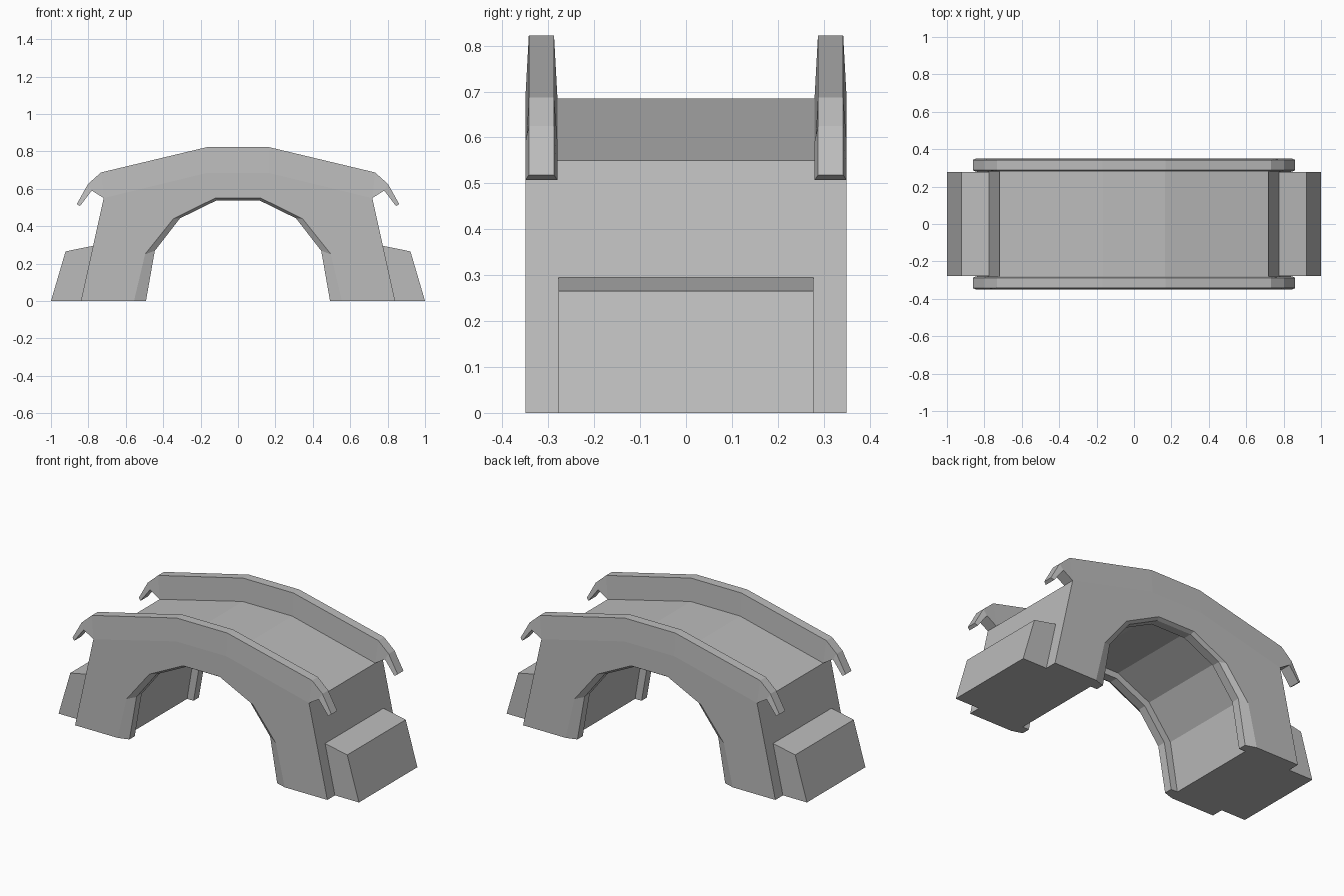
import bpy
import bmesh

cube = bpy.data.objects.get("Cube")
if cube:
    bpy.data.objects.remove(cube, do_unlink=True)

stone = bpy.data.materials.new("grey_stone")
stone.use_nodes = True
GREY = (0.5, 0.5, 0.5, 1)
stone.diffuse_color = GREY
stone.node_tree.nodes["Principled BSDF"].inputs["Base Color"].default_value = GREY


def loft(name, loops):
    """Skin a list of equal-length closed loops and cap both ends."""
    bm = bmesh.new()
    rings = [[bm.verts.new(p) for p in loop] for loop in loops]
    for a, b in zip(rings, rings[1:]):
        for i in range(len(a)):
            j = (i + 1) % len(a)
            bm.faces.new((a[i], a[j], b[j], b[i]))
    bm.faces.new(rings[0])
    bm.faces.new(rings[-1])
    bmesh.ops.recalc_face_normals(bm, faces=bm.faces)
    mesh = bpy.data.meshes.new(name)
    bm.to_mesh(mesh)
    bm.free()
    mesh.materials.append(stone)
    obj = bpy.data.objects.new(name, mesh)
    bpy.context.collection.objects.link(obj)
    return obj


def mirrored(half):
    """Complete a profile given from the +x end to the middle."""
    return half + [(-x, z) for x, z in reversed(half)]


def at_y(profile, y):
    return [(x, y, z) for x, z in profile]


# Shared profiles, from the +x end towards the middle
body_top = mirrored([(0.84, 0), (0.718, 0.55), (0.165, 0.685)])
arch_flare = mirrored([(0.556, 0), (0.497, 0.25), (0.345, 0.44), (0.122, 0.55)])
arch_rim = mirrored([(0.492, 0), (0.445, 0.268), (0.31, 0.442), (0.114, 0.538)])
arch_vault = mirrored([(0.535, 0), (0.487, 0.287), (0.34, 0.475), (0.125, 0.575)])


def outline(arch):
    return body_top + arch[::-1]


# Road deck with the recessed vault beneath it
loft("road_deck", [at_y(outline(arch_vault), y) for y in (-0.28, 0.28)])

# Parapet columns: lower point, upper point
columns = [((0.845, 0.507), (0.862, 0.518)),
           ((0.782, 0.59), (0.802, 0.625)),
           ((0.718, 0.55), (0.733, 0.687)),
           ((0.165, 0.685), (0.168, 0.822))]
columns += [tuple((-x, z) for x, z in col) for col in reversed(columns)]

for side, label in ((-1, "front"), (1, "back")):
    # Side wall with a flared arch rim
    loft(label + "_wall", [at_y(outline(arch), side * y) for arch, y in
                           ((arch_rim, 0.28), (arch_rim, 0.33), (arch_flare, 0.35))])

    # Tapered parapet with hooked ends
    mid = side * 0.315
    loft(label + "_parapet", [[(lo[0], mid - 0.035, lo[1]), (lo[0], mid + 0.035, lo[1]),
                               (up[0], mid + 0.0275, up[1]), (up[0], mid - 0.0275, up[1])]
                              for lo, up in columns])

# End buttresses
for side, label in ((-1, "right"), (1, "left")):
    block = [(side * x, z) for x, z in ((0.7, 0), (1, 0), (0.922, 0.265), (0.7, 0.31))]
    loft(label + "_buttress", [at_y(block, y) for y in (-0.278, 0.278)])
